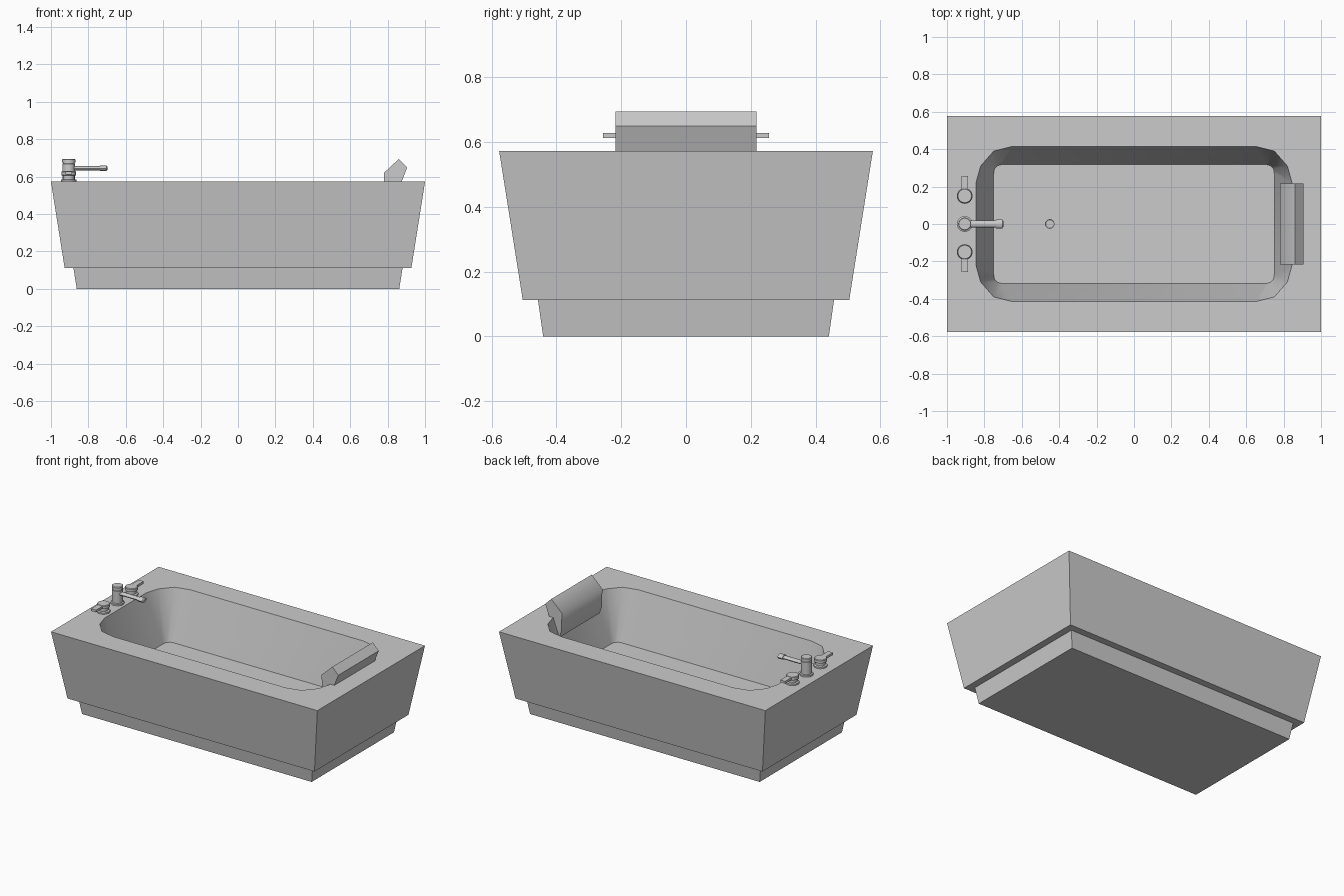
import bpy, bmesh, math
from mathutils import Matrix, Vector

if "Cube" in bpy.data.objects:
    bpy.data.objects.remove(bpy.data.objects["Cube"])


def finish(bm, name, angle=None):
    bmesh.ops.recalc_face_normals(bm, faces=bm.faces)
    me = bpy.data.meshes.new(name)
    bm.to_mesh(me)
    bm.free()
    ob = bpy.data.objects.new(name, me)
    bpy.context.collection.objects.link(ob)
    if angle:
        bpy.ops.object.select_all(action='DESELECT')
        ob.select_set(True)
        bpy.context.view_layer.objects.active = ob
        bpy.ops.object.shade_smooth_by_angle(angle=math.radians(angle))
    return ob


def ring(bm, corner, z):
    """Mirror one quadrant's points into a counter-clockwise loop."""
    pts = []
    for sx, sy, step in ((1, 1, 1), (-1, 1, -1), (-1, -1, 1), (1, -1, -1)):
        pts += [(sx * x, sy * y, z) for x, y in corner[::step]]
    return [bm.verts.new(p) for p in pts]


def loft(bm, a, b):
    n = len(a)
    for i in range(n):
        bm.faces.new((a[i], a[(i + 1) % n], b[(i + 1) % n], b[i]))


def lathe(bm, profile, x, y, segs=20):
    """Closed turned part: profile is (radius, z) from bottom to top."""
    rings = []
    for r, z in profile:
        rings.append([bm.verts.new((x + r * math.cos(2 * math.pi * i / segs),
                                    y + r * math.sin(2 * math.pi * i / segs), z))
                      for i in range(segs)])
    for a, b in zip(rings, rings[1:]):
        loft(bm, a, b)
    bm.faces.new(rings[0])
    bm.faces.new(rings[-1])


def prism(bm, profile, half):
    """Extrude an (x, z) profile along y."""
    a = [bm.verts.new((x, -half, z)) for x, z in profile]
    b = [bm.verts.new((x, half, z)) for x, z in profile]
    loft(bm, a, b)
    bm.faces.new(a)
    bm.faces.new(b)


RIM, FLOOR = 0.573, 0.235

# Plinth
bm = bmesh.new()
low, high = ring(bm, [(0.862, 0.441)], 0), ring(bm, [(0.88, 0.457)], 0.112)
loft(bm, low, high)
bm.faces.new(low)
bm.faces.new(high)
finish(bm, "plinth")

# Tub: tapered shell, flat rim and sunken basin
bm = bmesh.new()
low = ring(bm, [(0.927, 0.504)], 0.112)
high = ring(bm, [(1.0, 0.577)], RIM)
lip = ring(bm, [(0.845, 0.22), (0.82, 0.31), (0.75, 0.39), (0.65, 0.415)], RIM)
base = ring(bm, [(0.75, 0.27), (0.746, 0.295), (0.73, 0.312), (0.705, 0.318)], FLOOR)
loft(bm, low, high)
bm.faces.new(low)
for q in range(4):
    for k in range(3):
        bm.faces.new((high[q], lip[q * 4 + k], lip[q * 4 + k + 1]))
    bm.faces.new((high[q], high[(q + 1) % 4], lip[(q * 4 + 4) % 16], lip[q * 4 + 3]))
loft(bm, lip, base)
bm.faces.new(base)
finish(bm, "tub", 35)

# Headrest hanging over the rim
bm = bmesh.new()
prism(bm, [(0.80, 0.45), (0.783, 0.50), (0.78, 0.62), (0.86, 0.695),
           (0.905, 0.65), (0.875, RIM), (0.845, RIM)], 0.217)
finish(bm, "headrest", 50)

# Drain
bm = bmesh.new()
lathe(bm, [(0.03, FLOOR - 0.005), (0.03, FLOOR + 0.004), (0.024, FLOOR + 0.004),
           (0.022, FLOOR + 0.001)], -0.45, 0)
finish(bm, "drain", 30)

# Faucet post
bm = bmesh.new()
lathe(bm, [(0.042, RIM - 0.003), (0.042, 0.583), (0.034, 0.586), (0.034, 0.668),
           (0.031, 0.67), (0.031, 0.675), (0.035, 0.677), (0.035, 0.692),
           (0.031, 0.695)], -0.905, 0)
finish(bm, "faucet_post", 30)

# Spout: round pipe with a thicker tip
bm = bmesh.new()
lathe(bm, [(0.018, 0), (0.018, 0.165), (0.024, 0.165), (0.024, 0.20), (0.015, 0.205)], 0, 0, 16)
bm.transform(Matrix.Translation((-0.904, 0, 0.645)) @ Matrix.Rotation(math.pi / 2, 4, 'Y')
             @ Matrix.Diagonal((0.6, 1, 1, 1)))
finish(bm, "spout", 30)

# Two tap handles with outward levers
for side, label in ((1, "back"), (-1, "front")):
    y = side * 0.15
    bm = bmesh.new()
    lathe(bm, [(0.042, RIM - 0.003), (0.042, 0.583), (0.03, 0.586), (0.03, 0.606),
               (0.04, 0.608), (0.04, 0.626), (0.036, 0.63)], -0.905, y)
    bmesh.ops.create_cube(bm, size=1, matrix=Matrix.Translation((-0.905, side * 0.21, 0.62))
                          @ Matrix.Diagonal((0.036, 0.092, 0.016, 1)))
    finish(bm, label + "_tap_handle", 30)
